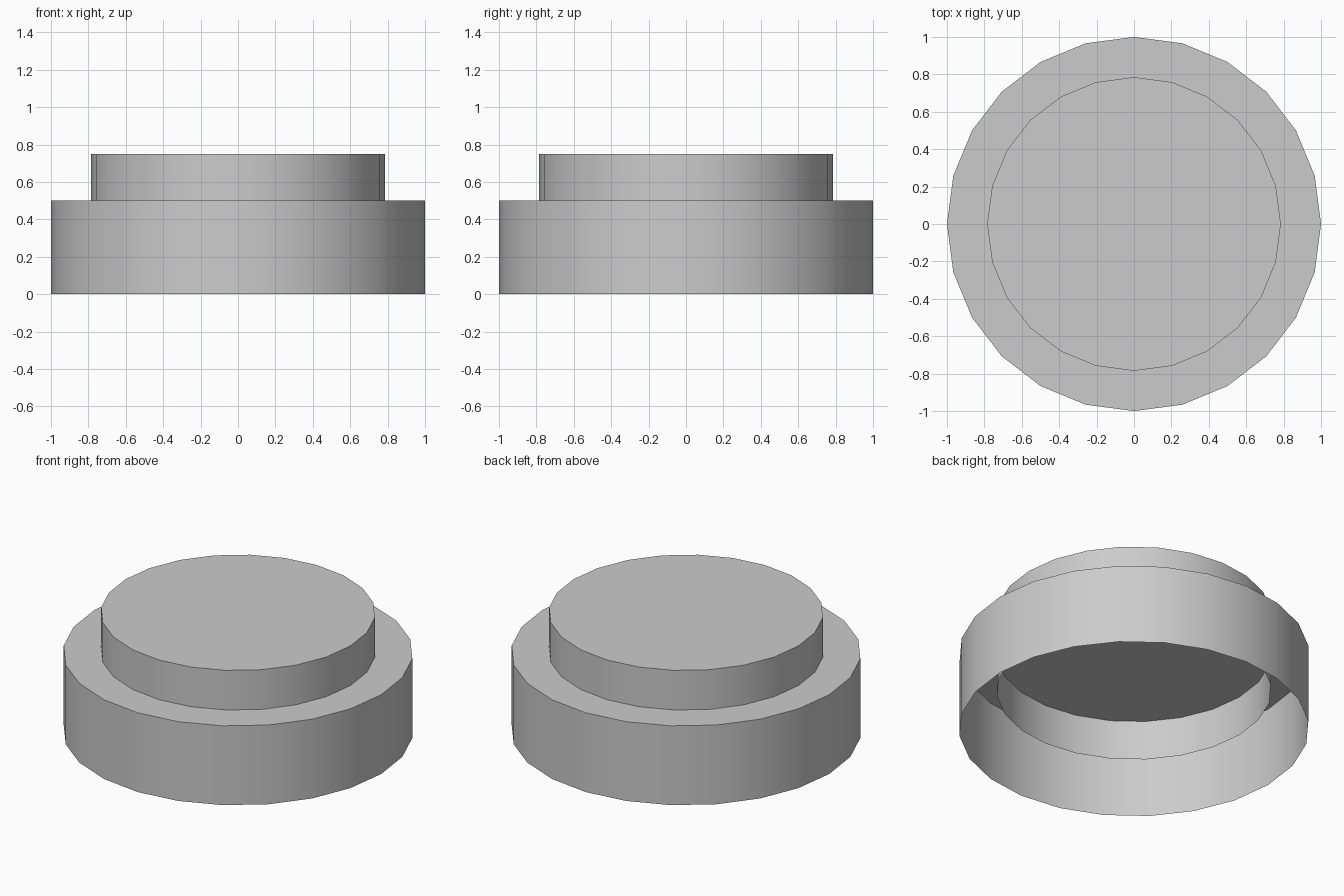
import bpy, bmesh, math

if "Cube" in bpy.data.objects:
    bpy.data.objects.remove(bpy.data.objects["Cube"])


def open_drum(name, radius, z0, z1, sides=24):
    """Cylinder with a top cap and an open bottom."""
    bm = bmesh.new()
    bottom, top = [
        [bm.verts.new((radius * math.cos(2 * math.pi * i / sides),
                       radius * math.sin(2 * math.pi * i / sides), z))
         for i in range(sides)]
        for z in (z0, z1)]
    for i in range(sides):
        j = (i + 1) % sides
        wall = bm.faces.new((bottom[i], bottom[j], top[j], top[i]))
        wall.smooth = True
    bm.faces.new(top)
    # Keep the cap rim crisp
    for e in bm.edges:
        if any(len(f.verts) > 4 for f in e.link_faces):
            e.smooth = False
    mesh = bpy.data.meshes.new(name)
    bm.to_mesh(mesh)
    bm.free()
    obj = bpy.data.objects.new(name, mesh)
    bpy.context.collection.objects.link(obj)
    return obj


# Wide base drum, hollow underneath
open_drum("base_drum", 1.0, 0.0, 0.5)

# Narrower button, passing halfway down through the base top
open_drum("upper_button", 0.785, 0.25, 0.75)
